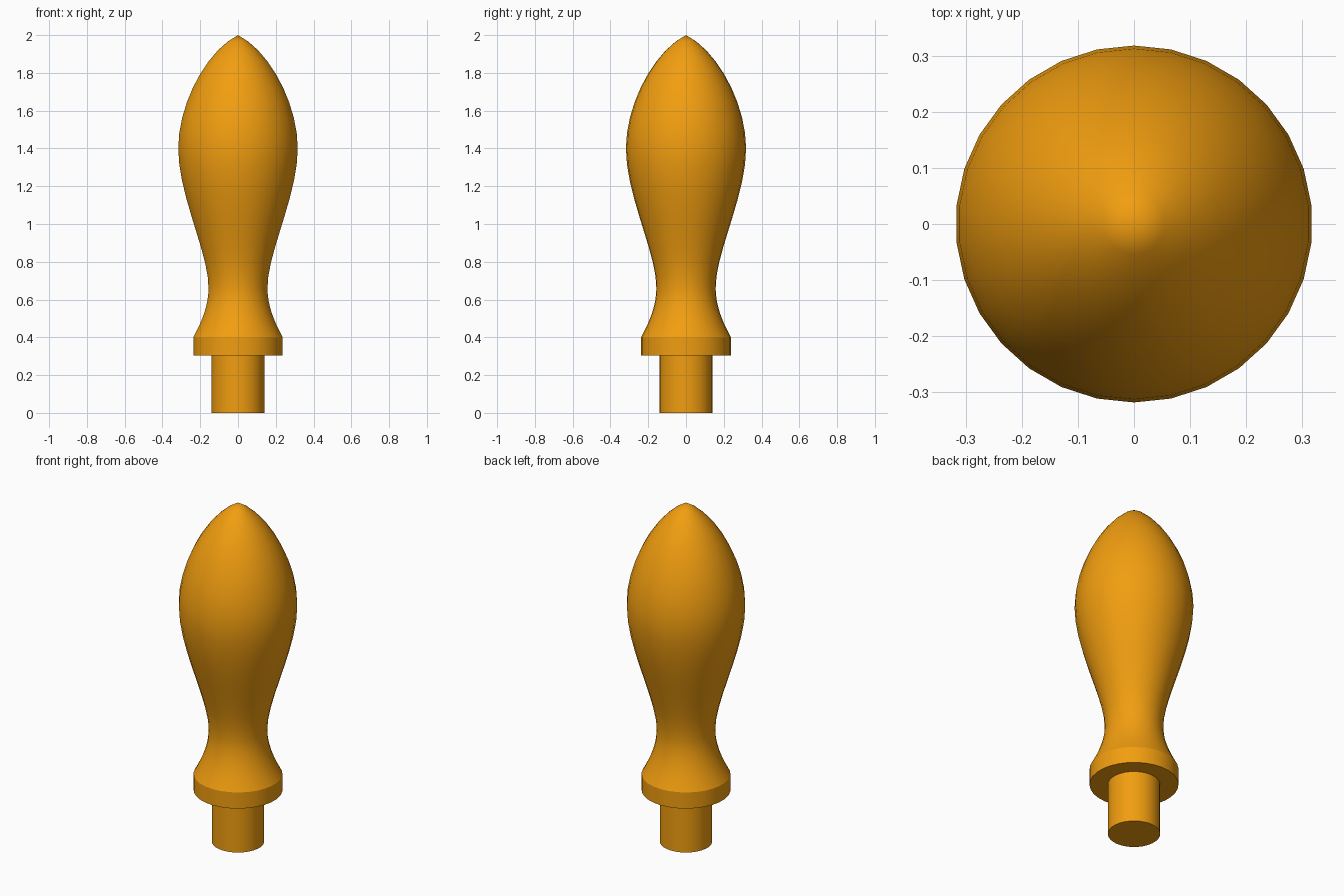
import bpy, bmesh, math
from mathutils import Vector
from mathutils.geometry import interpolate_bezier

if "Cube" in bpy.data.objects:
    bpy.data.objects.remove(bpy.data.objects["Cube"])

SIDES = 30

# Half profile (radius, height): pin and collar are straight, grip is three curves
profile = [(0, 0), (0.14, 0), (0.14, 0.305), (0.238, 0.305), (0.238, 0.4)]
curves = [
    ((0.238, 0.4), (0.2, 0.47), (0.157, 0.56), (0.157, 0.66)),
    ((0.157, 0.66), (0.153, 0.84), (0.318, 1.15), (0.318, 1.4)),
    ((0.318, 1.4), (0.318, 1.64), (0.165, 1.92), (0, 2.0)),
]
for c in curves:
    pts = interpolate_bezier(*[Vector((r, z, 0)) for r, z in c], 10)
    profile += [(p.x, p.y) for p in pts[1:]]

# Turn the profile around z
bm = bmesh.new()
verts = [bm.verts.new((0, r, z)) for r, z in profile]
edges = [bm.edges.new(pair) for pair in zip(verts, verts[1:])]
bmesh.ops.spin(bm, geom=verts + edges, cent=(0, 0, 0), axis=(0, 0, 1),
               angle=math.tau, steps=SIDES, use_duplicate=False)
bmesh.ops.remove_doubles(bm, verts=bm.verts[:], dist=1e-4)
bmesh.ops.recalc_face_normals(bm, faces=bm.faces[:])

mesh = bpy.data.meshes.new("turned_handle")
bm.to_mesh(mesh)
bm.free()
handle = bpy.data.objects.new("turned_handle", mesh)
bpy.context.collection.objects.link(handle)

# Orange finish
mat = bpy.data.materials.new("orange")
mat.diffuse_color = (0.88, 0.34, 0.005, 1)
mat.use_nodes = True
mat.node_tree.nodes["Principled BSDF"].inputs["Base Color"].default_value = mat.diffuse_color
mesh.materials.append(mat)

# Smooth grip, sharp collar and pin edges
bpy.context.view_layer.objects.active = handle
handle.select_set(True)
bpy.ops.object.shade_smooth_by_angle(angle=math.radians(20))
